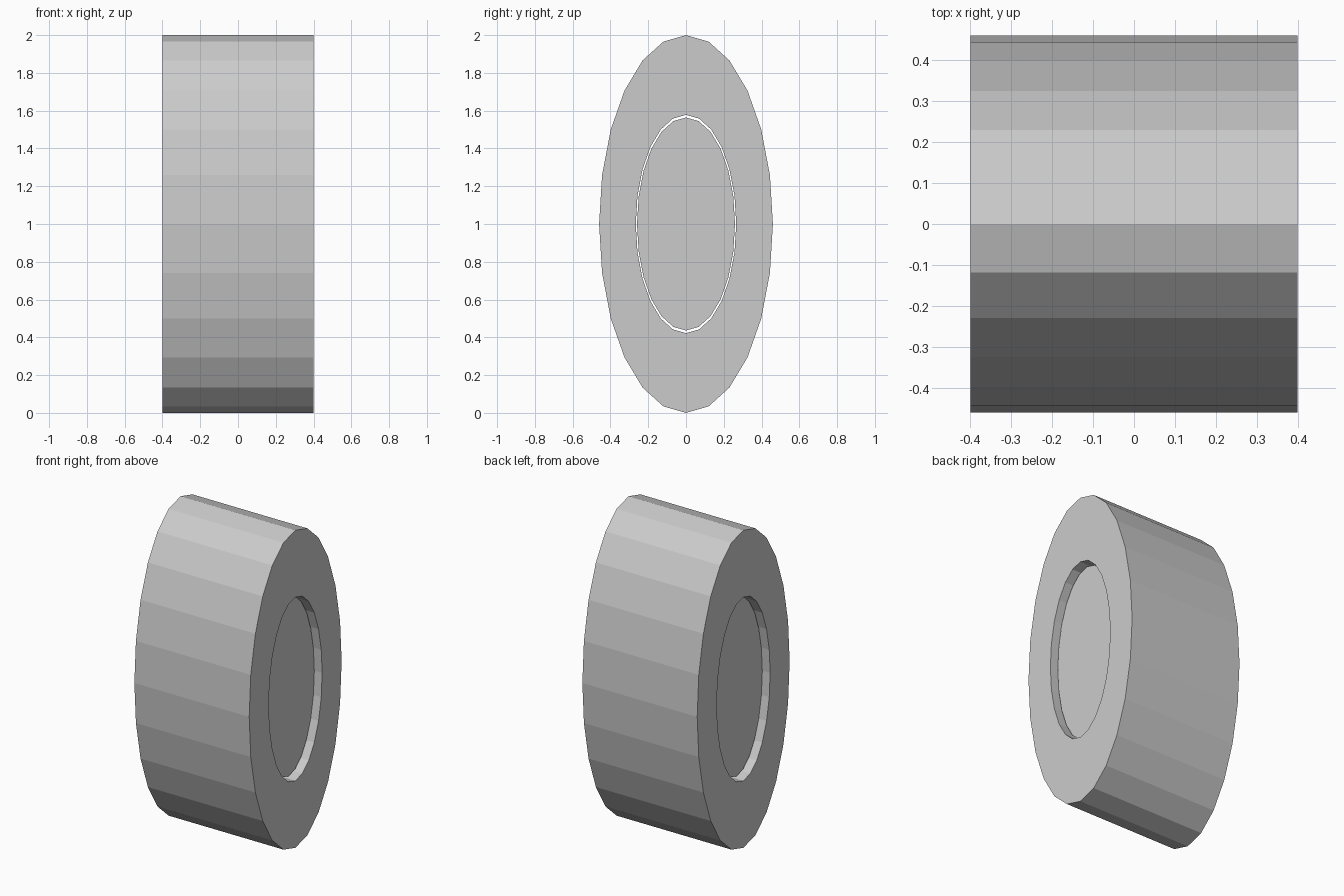
import bpy, bmesh
from math import sin, cos, tau

if "Cube" in bpy.data.objects:
    bpy.data.objects.remove(bpy.data.objects["Cube"])

SIDES = 24
SQUASH = 0.46  # width of the oval relative to its height


def oval(bm, x, r):
    return [bm.verts.new((x, r * SQUASH * sin(tau * i / SIDES), 1 + r * cos(tau * i / SIDES)))
            for i in range(SIDES)]


def bridge(bm, a, b):
    for i in range(SIDES):
        j = (i + 1) % SIDES
        bm.faces.new((a[i], a[j], b[j], b[i]))


def finish(bm, name):
    bmesh.ops.recalc_face_normals(bm, faces=bm.faces)
    mesh = bpy.data.meshes.new(name)
    bm.to_mesh(mesh)
    bm.free()
    bpy.context.collection.objects.link(bpy.data.objects.new(name, mesh))


# Tyre: oval tube with a through hole
bm = bmesh.new()
loops = [oval(bm, x, r) for x, r in ((-0.4, 1), (0.4, 1), (0.4, 0.578), (-0.4, 0.578))]
for k in range(4):
    bridge(bm, loops[k], loops[(k + 1) % 4])
finish(bm, "tyre")

# Hub: slightly smaller oval plug, recessed on both sides
bm = bmesh.new()
left, right = oval(bm, -0.35, 0.564), oval(bm, 0.35, 0.564)
bridge(bm, left, right)
bm.faces.new(left)
bm.faces.new(right)
finish(bm, "hub")
